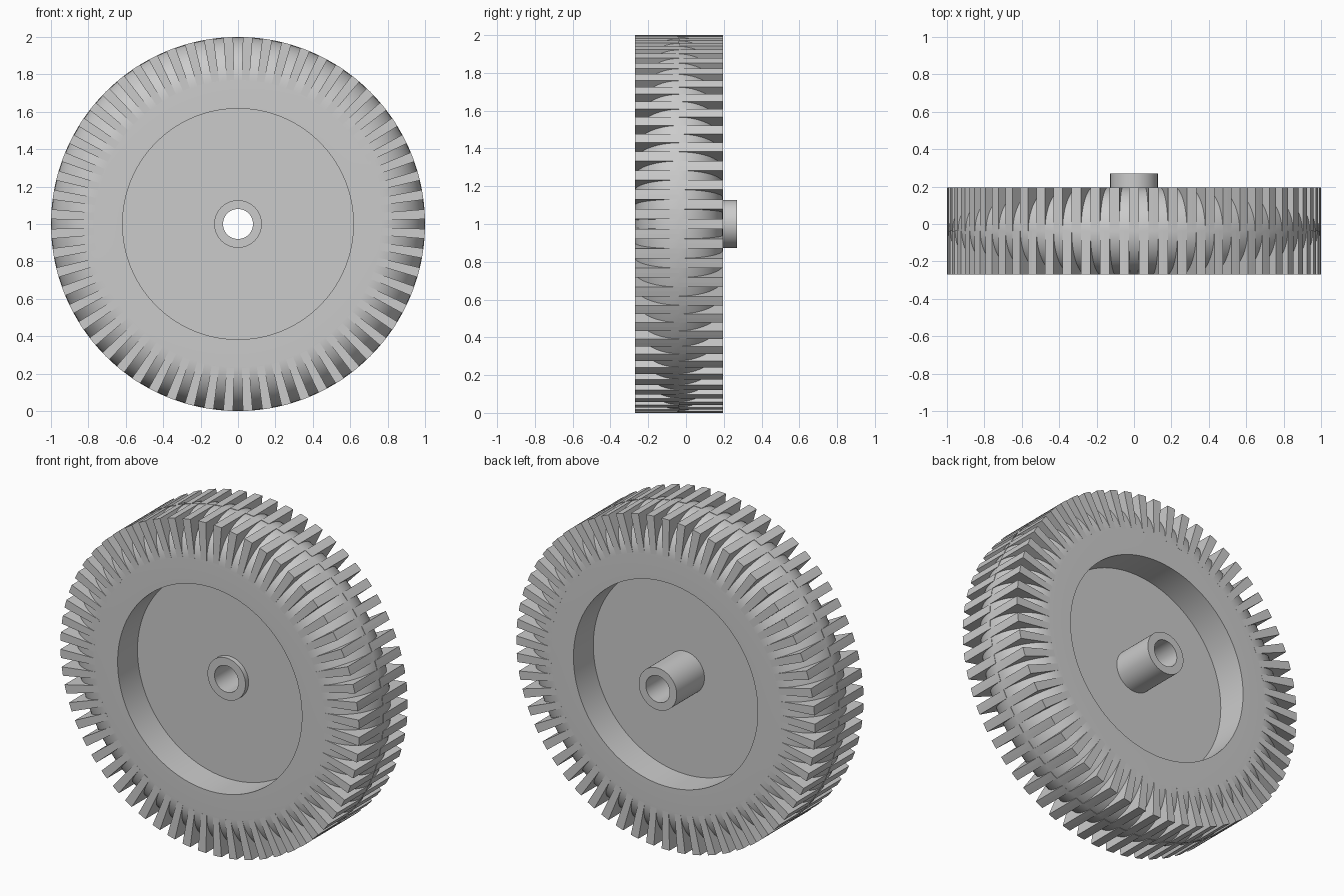
import bpy, bmesh
from math import sin, cos, pi, radians

cube = bpy.data.objects.get("Cube")
if cube:
    bpy.data.objects.remove(cube, do_unlink=True)

# Single grey material
grey = bpy.data.materials.new("plain grey")
grey.use_nodes = True
colour = (0.6, 0.6, 0.6, 1)
grey.diffuse_color = colour
grey.node_tree.nodes["Principled BSDF"].inputs["Base Color"].default_value = colour

FRONT, BACK = -0.27, 0.195
MID = (FRONT + BACK) / 2
HALF = (BACK - FRONT) / 2
SEGMENTS = 240
TEETH = 60


def ring_point(r, angle, y):
    """Point on a circle around the axle; angle 0 is straight up."""
    return (r * sin(angle), y, 1 + r * cos(angle))


def finish(name, bm, smooth):
    bmesh.ops.recalc_face_normals(bm, faces=bm.faces)
    mesh = bpy.data.meshes.new(name)
    bm.to_mesh(mesh)
    bm.free()
    mesh.materials.append(grey)
    obj = bpy.data.objects.new(name, mesh)
    bpy.context.collection.objects.link(obj)
    if smooth:
        bpy.ops.object.select_all(action='DESELECT')
        obj.select_set(True)
        bpy.context.view_layer.objects.active = obj
        bpy.ops.object.shade_smooth_by_angle(angle=radians(30))
    return obj


def lathe(name, profile):
    """Turn a closed (radius, y) profile around the axle."""
    bm = bmesh.new()
    rings = [[bm.verts.new(ring_point(r, 2 * pi * (i + 0.5) / SEGMENTS, y))
              for r, y in profile] for i in range(SEGMENTS)]
    n = len(profile)
    for i in range(SEGMENTS):
        a, b = rings[i], rings[(i + 1) % SEGMENTS]
        for j in range(n):
            k = (j + 1) % n
            bm.faces.new((a[j], a[k], b[k], b[j]))
    return finish(name, bm, True)


def tread(name, side_y, first_angle):
    """Row of radial blocks from one side face to the middle of the tyre."""
    bm = bmesh.new()
    half = pi / TEETH / 2
    for i in range(TEETH):
        mid = first_angle + 2 * pi * i / TEETH
        outline = [(0.77, mid - half), (1, mid - half), (1, mid),
                   (1, mid + half), (0.77, mid + half)]
        outer = [bm.verts.new(ring_point(r, a, side_y)) for r, a in outline]
        inner = [bm.verts.new(ring_point(r, a, MID)) for r, a in outline]
        bm.faces.new(outer)
        bm.faces.new(inner[::-1])
        for j in range(len(outline)):
            k = (j + 1) % len(outline)
            bm.faces.new((outer[j], outer[k], inner[k], inner[j]))
    return finish(name, bm, False)


# Tyre with rounded outer profile and straight inner wall
steps = 32
round_profile = [(0.765 + 0.2325 * sin(pi * i / steps), MID - HALF * cos(pi * i / steps))
                 for i in range(steps + 1)]
lathe("tyre", [(0.617, FRONT)] + round_profile + [(0.617, BACK)])

# Wheel disc and axle tube
lathe("wheel_disc", [(0.1, -0.08), (0.63, -0.08), (0.63, 0.005), (0.1, 0.005)])
lathe("hub", [(0.08, -0.11), (0.127, -0.11), (0.127, 0.27), (0.08, 0.27)])

# Two staggered rows of tread blocks
tread("front_tread", FRONT, pi / TEETH)
tread("back_tread", BACK, 0)
